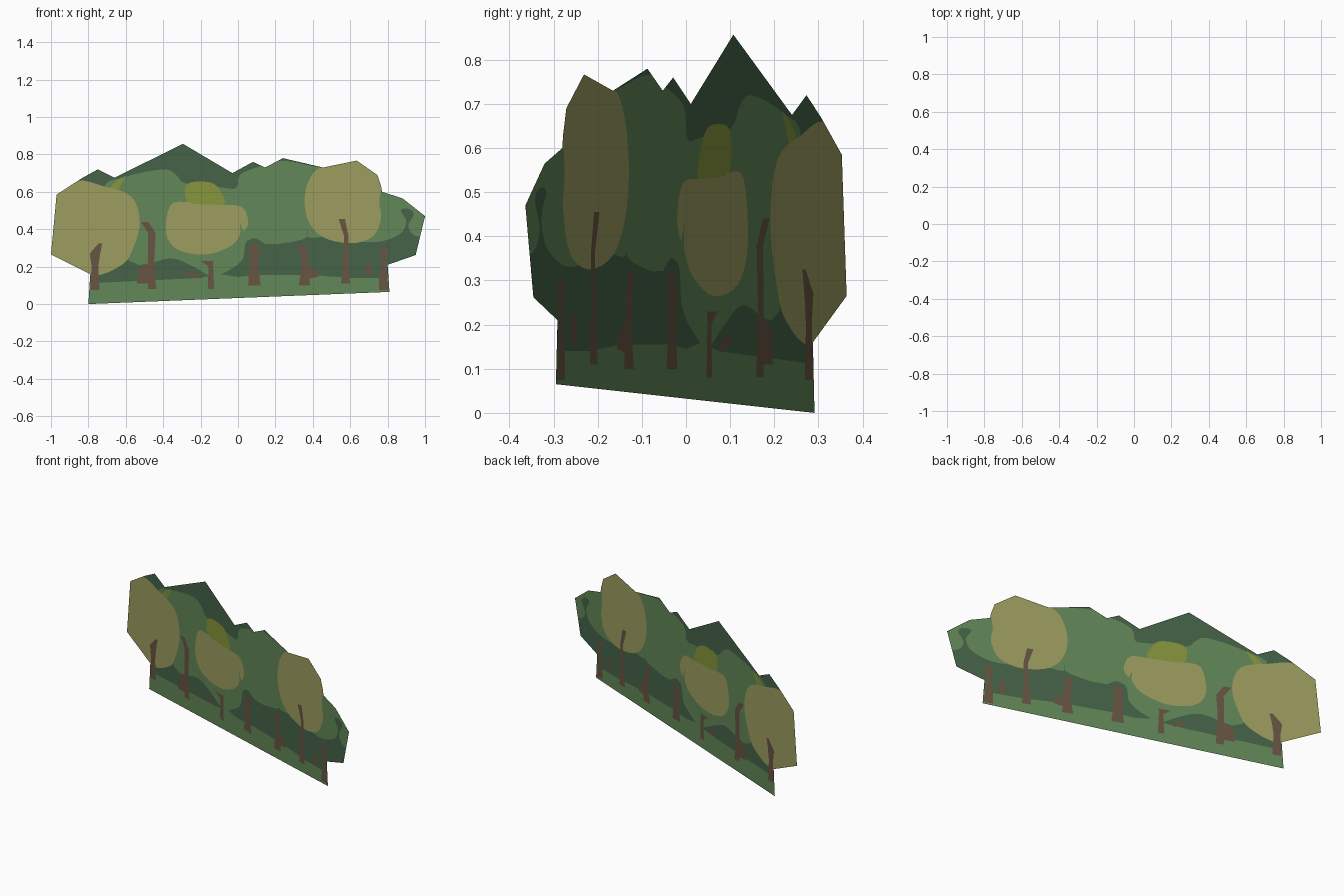
import bpy
from mathutils import Vector
from mathutils.geometry import delaunay_2d_cdt

if "Cube" in bpy.data.objects:
    bpy.data.objects.remove(bpy.data.objects["Cube"])

SLOPE = -0.364          # the flat card is turned about z: y = SLOPE * x


def material(name, r, g, b):
    lin = [((c / 255 + 0.055) / 1.055) ** 2.4 for c in (r, g, b)]
    m = bpy.data.materials.new(name)
    m.diffuse_color = (*lin, 1)
    m.use_nodes = True
    m.node_tree.nodes["Principled BSDF"].inputs["Base Color"].default_value = m.diffuse_color
    return m


LEAF = material("leaf green", 98, 135, 88)
DARK = material("dark green", 69, 99, 71)
KHAKI = material("khaki", 157, 157, 95)
OLIVE = material("olive", 135, 149, 60)
BARK = material("bark brown", 104, 84, 66)


def smooth(pts, n=4):
    """Closed rounded outline through a few points."""
    out = []
    for i in range(len(pts)):
        a, b, c, d = (Vector(pts[(i + k) % len(pts)]) for k in (-1, 0, 1, 2))
        for k in range(n):
            t = k / n
            out.append(0.5 * (2 * b + (c - a) * t + (2 * a - 5 * b + 4 * c - d) * t * t
                              + (3 * b - a - 3 * c + d) * t ** 3))
    return out


def sharp(pts):
    return [Vector(p) for p in pts]


def stem(*rings):
    """Trunk silhouette from (centre x, z, half width) steps, bottom to top."""
    return sharp([(x - w, z) for x, z, w in rings] + [(x + w, z) for x, z, w in reversed(rings)])


def inside(p, poly):
    hit = False
    for a, b in zip(poly, poly[1:] + poly[:1]):
        if (a.y > p.y) != (b.y > p.y) and p.x < a.x + (p.y - a.y) * (b.x - a.x) / (b.y - a.y):
            hit = not hit
    return hit


# Cut-out silhouette of the card
card = sharp([(-.80, 0), (.81, .065), (.80, .21), (.95, .262), (1, .47), (.88, .565), (.77, .60),
              (.765, .63), (.745, .69), (.635, .767), (.455, .73), (.24, .78), (.145, .73),
              (.08, .76), (-.03, .70), (-.295, .857), (-.66, .675), (-.75, .72), (-.84, .67),
              (-.97, .585), (-1, .265), (-.79, .16)])

# Painted regions, back to front
regions = [("distant_trees", DARK, card)]


def paint(name, mat, poly):
    regions.append((name, mat, poly))


# Middle foliage, left and right masses
paint("foliage_left", LEAF, smooth([
    (-.72, .60), (-.60, .68), (-.40, .72), (-.33, .69), (-.28, .645), (-.10, .625), (-.01, .62),
    (.01, .69), (.10, .73), (.15, .725), (.20, .60), (.18, .38), (.05, .34), (.025, .24),
    (-.05, .18), (-.14, .15), (-.24, .20), (-.36, .245), (-.58, .23)]))
paint("foliage_right", LEAF, smooth([
    (.15, .725), (.24, .765), (.40, .738), (.60, .70), (.80, .62), (.97, .52), (1.0, .37),
    (.94, .37), (.91, .42), (.94, .48), (.91, .51), (.87, .50), (.90, .44), (.86, .37),
    (.72, .33), (.50, .36), (.38, .355), (.37, .40), (.345, .345), (.10, .35)]))

# Grass strip
paint("grass", LEAF, sharp([
    (-.82, -.02), (.83, .03), (.83, .14), (.60, .14), (.40, .155), (.10, .155), (0, .145),
    (-.10, .16), (-.20, .14), (-.50, .125), (-.82, .11)]))

# Olive highlights
paint("olive_top", OLIVE, smooth([
    (-.285, .60), (-.265, .645), (-.20, .655), (-.13, .643), (-.09, .595), (-.08, .53), (-.25, .53)]))
paint("olive_sliver", OLIVE, sharp([(-.70, .61), (-.65, .66), (-.60, .685), (-.64, .61)]))

# Khaki tree crowns
paint("crown_left", KHAKI, smooth([
    (-1.03, .60), (-.86, .66), (-.72, .63), (-.57, .575), (-.525, .44), (-.56, .30),
    (-.62, .21), (-.79, .15), (-1.05, .22)]))
paint("crown_middle", KHAKI, smooth([
    (-.36, .53), (-.27, .545), (-.23, .535), (-.09, .53), (.02, .52), (.055, .44), (.03, .39),
    (.01, .43), (.01, .37), (-.04, .31), (-.17, .265), (-.32, .29), (-.385, .38)]))
paint("crown_right", KHAKI, smooth([
    (.42, .72), (.55, .75), (.65, .78), (.77, .70), (.755, .55), (.765, .46), (.72, .36),
    (.60, .325), (.45, .36), (.37, .46), (.36, .60)]))

# Trunks, left to right
for i, rings in enumerate([
        [(-.765, .075, .025), (-.765, .20, .018), (-.765, .27, .028), (-.735, .325, .01)],
        [(-.46, .08, .022), (-.465, .24, .017), (-.46, .38, .02), (-.50, .44, .02)],
        [(-.145, .08, .017), (-.145, .20, .012), (-.165, .23, .033)],
        [(.088, .10, .034), (.085, .20, .023), (.085, .28, .026), (.09, .32, .018)],
        [(.355, .10, .03), (.36, .21, .018), (.345, .32, .02)],
        [(.575, .11, .024), (.575, .24, .014), (.58, .36, .012), (.555, .455, .017)],
        [(.78, .075, .026), (.775, .15, .02), (.78, .21, .013), (.78, .30, .02)],
        [(.70, .15, .016), (.70, .22, .016)]]):
    paint(f"trunk_{i + 1}", BARK, stem(*rings))

# Side stubs and a fallen twig
paint("branch_low_left", BARK, sharp([(-.54, .11), (-.48, .11), (-.48, .22), (-.53, .19)]))
paint("branch_low_right", BARK, sharp([(.37, .135), (.43, .145), (.43, .16), (.37, .22)]))
paint("twig", BARK, sharp([(-.29, .165), (-.22, .135), (-.21, .15), (-.25, .18)]))

# Cut the card along every painted edge, then give each face to the front region
verts, edges = [], []
for _, _, poly in regions:
    s, n = len(verts), len(poly)
    verts += poly
    edges += [(s + k, s + (k + 1) % n) for k in range(n)]
pts, _, tris, *_ = delaunay_2d_cdt(verts, edges, [], 0, 1e-5)

parts = {}
for t in tris:
    c = sum((pts[k] for k in t), Vector((0, 0))) / 3
    if inside(c, card):
        top = max(k for k, r in enumerate(regions) if inside(c, r[2]))
        parts.setdefault(top, []).append(t)

for k, faces in parts.items():
    name, mat, _ = regions[k]
    used = sorted({v for f in faces for v in f})
    remap = {v: j for j, v in enumerate(used)}
    mesh = bpy.data.meshes.new(name)
    mesh.from_pydata([(pts[v].x, SLOPE * pts[v].x, pts[v].y) for v in used], [],
                     [[remap[v] for v in f] for f in faces])
    mesh.materials.append(mat)
    bpy.context.collection.objects.link(bpy.data.objects.new(name, mesh))
